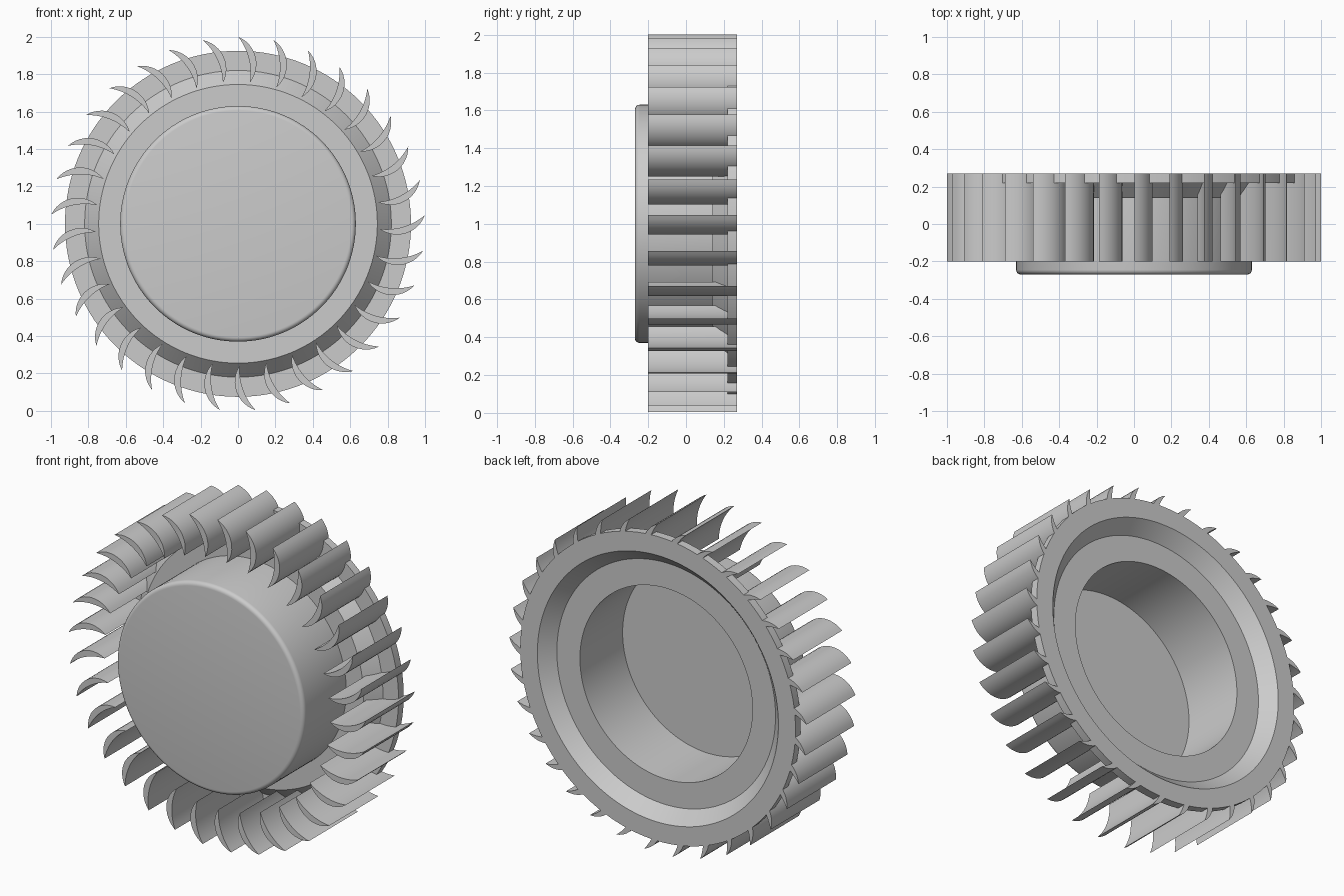
import bpy, bmesh, math
from mathutils import Vector

if "Cube" in bpy.data.objects:
    bpy.data.objects.remove(bpy.data.objects["Cube"])

CENTRE_Z = 1.0
BLADES = 33
SEGMENTS = 128

grey = bpy.data.materials.new("plain grey")
grey.diffuse_color = (0.6, 0.6, 0.6, 1)
grey.use_nodes = True
grey.node_tree.nodes["Principled BSDF"].inputs["Base Color"].default_value = grey.diffuse_color


def finish(name, bm, angle):
    bmesh.ops.remove_doubles(bm, verts=bm.verts, dist=1e-5)
    bmesh.ops.recalc_face_normals(bm, faces=bm.faces)
    mesh = bpy.data.meshes.new(name)
    bm.to_mesh(mesh)
    bm.free()
    mesh.materials.append(grey)
    ob = bpy.data.objects.new(name, mesh)
    bpy.context.collection.objects.link(ob)
    bpy.ops.object.select_all(action='DESELECT')
    ob.select_set(True)
    bpy.context.view_layer.objects.active = ob
    bpy.ops.object.shade_smooth_by_angle(angle=math.radians(angle))
    return ob


# Hub cup with rounded front edge, flared back plate and rim: (radius, y) profile
fillet = 0.025
profile = [(0, -0.27)]
for i in range(6):
    a = math.pi / 2 * i / 5
    profile.append((0.63 - fillet + fillet * math.sin(a),
                    -0.27 + fillet - fillet * math.cos(a)))
profile += [(0.63, 0.14), (0.745, 0.14), (0.82, 0.22), (0.925, 0.22),
            (0.925, 0.27), (0.81, 0.27), (0.735, 0.19), (0.58, 0.19),
            (0.58, -0.22), (0, -0.22)]
bm = bmesh.new()
verts = [bm.verts.new((r, y, CENTRE_Z)) for r, y in profile]
edges = [bm.edges.new(p) for p in zip(verts, verts[1:])]
bmesh.ops.spin(bm, geom=verts + edges, cent=(0, 0, CENTRE_Z), axis=(0, 1, 0),
               angle=math.tau, steps=SEGMENTS, use_merge=True)
finish("hub_and_back_plate", bm, 30)


def arc(p, q, sagitta, n):
    """Points of a circular arc from p to q, bulging to the left of p->q."""
    chord = q - p
    half = chord.length / 2
    d = chord.normalized()
    side = Vector((-d.y, d.x))
    radius = (half * half + sagitta * sagitta) / (2 * sagitta)
    mid = (p + q) / 2 - side * (radius - sagitta)
    sweep = math.asin(half / radius)
    return [mid + radius * (d * math.sin(t) + side * math.cos(t))
            for t in (sweep * (2 * i / n - 1) for i in range(n + 1))]


# Crescent blade section: x = clockwise offset, y = radial distance
tip, root = Vector((0, 1)), Vector((0.062, 0.755))
convex = arc(tip, root, 0.063, 12)
concave = arc(tip, root, 0.026, 12)


def back_end(p):
    """Blades reach the rim's back, but stop inside the flared plate."""
    return 0.27 if p.length > 0.83 else 0.165 + (p.length - 0.745) * 1.07


# Ring of curved blades
bm = bmesh.new()
for k in range(BLADES):
    a = math.radians(89.9) + math.tau * k / BLADES
    radial = Vector((math.cos(a), 0, math.sin(a)))
    clockwise = Vector((math.sin(a), 0, -math.cos(a)))

    def column(p):
        base = radial * p.y + clockwise * p.x + Vector((0, 0, CENTRE_Z))
        return [bm.verts.new(base + Vector((0, y, 0))) for y in (-0.2, back_end(p))]

    outer = [column(p) for p in convex]
    inner = [outer[0]] + [column(p) for p in concave[1:-1]] + [outer[-1]]
    for i in range(len(outer) - 1):
        o, o2, n, n2 = outer[i], outer[i + 1], inner[i], inner[i + 1]
        bm.faces.new((o[0], o2[0], o2[1], o[1]))
        bm.faces.new((n[0], n[1], n2[1], n2[0]))
        for e in (0, 1):
            ring = list(dict.fromkeys((o[e], n[e], n2[e], o2[e])))
            bm.faces.new(ring)
finish("curved_blades", bm, 25)
